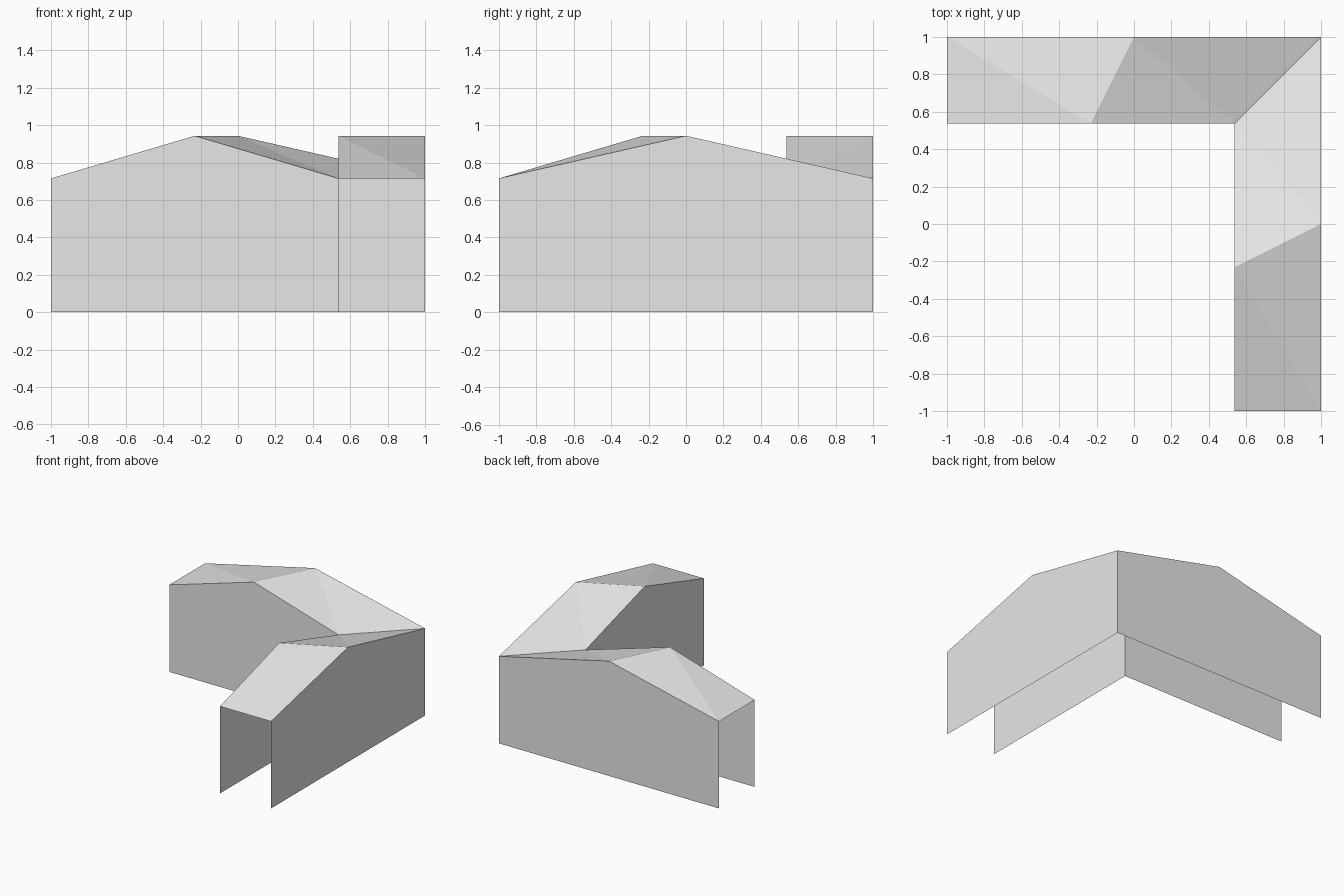
import bpy
import bmesh

cube = bpy.data.objects.get("Cube")
if cube:
    bpy.data.objects.remove(cube, do_unlink=True)

INNER = 0.537    # position of the courtyard walls
EAVES = 0.715
RIDGE = 0.943

grey = bpy.data.materials.new("light_grey")
grey.use_nodes = True
grey.diffuse_color = (0.8, 0.8, 0.8, 1)
grey.node_tree.nodes["Principled BSDF"].inputs["Base Color"].default_value = grey.diffuse_color


def wall(bm, start, end, y):
    """Pentagonal wall; returns its foot points and its three top points."""
    middle = (start + end) / 2
    feet = [bm.verts.new((x, y, 0)) for x in (start, end)]
    top = [bm.verts.new(p) for p in ((start, y, EAVES), (middle, y, RIDGE), (end, y, EAVES))]
    return feet, top


def wing(name, swap):
    """Open-ended shell; swap mirrors it across the diagonal of the plan."""
    bm = bmesh.new()
    outer_feet, outer = wall(bm, -1, 1, 1)
    inner_feet, inner = wall(bm, -1, INNER, INNER)

    # Outer and courtyard walls
    bm.faces.new([outer_feet[1], outer_feet[0], *outer])
    bm.faces.new([*inner_feet, *reversed(inner)])

    # Folded roof: two triangles per slope
    for k in range(2):
        bm.faces.new((outer[k], inner[k], inner[k + 1]))
        bm.faces.new((outer[k], inner[k + 1], outer[k + 1]))

    if swap:
        for v in bm.verts:
            v.co.x, v.co.y = v.co.y, v.co.x
        bmesh.ops.reverse_faces(bm, faces=bm.faces[:])

    mesh = bpy.data.meshes.new(name)
    bm.to_mesh(mesh)
    bm.free()
    mesh.materials.append(grey)
    bpy.context.collection.objects.link(bpy.data.objects.new(name, mesh))


wing("back_wing", False)
wing("left_wing", True)
